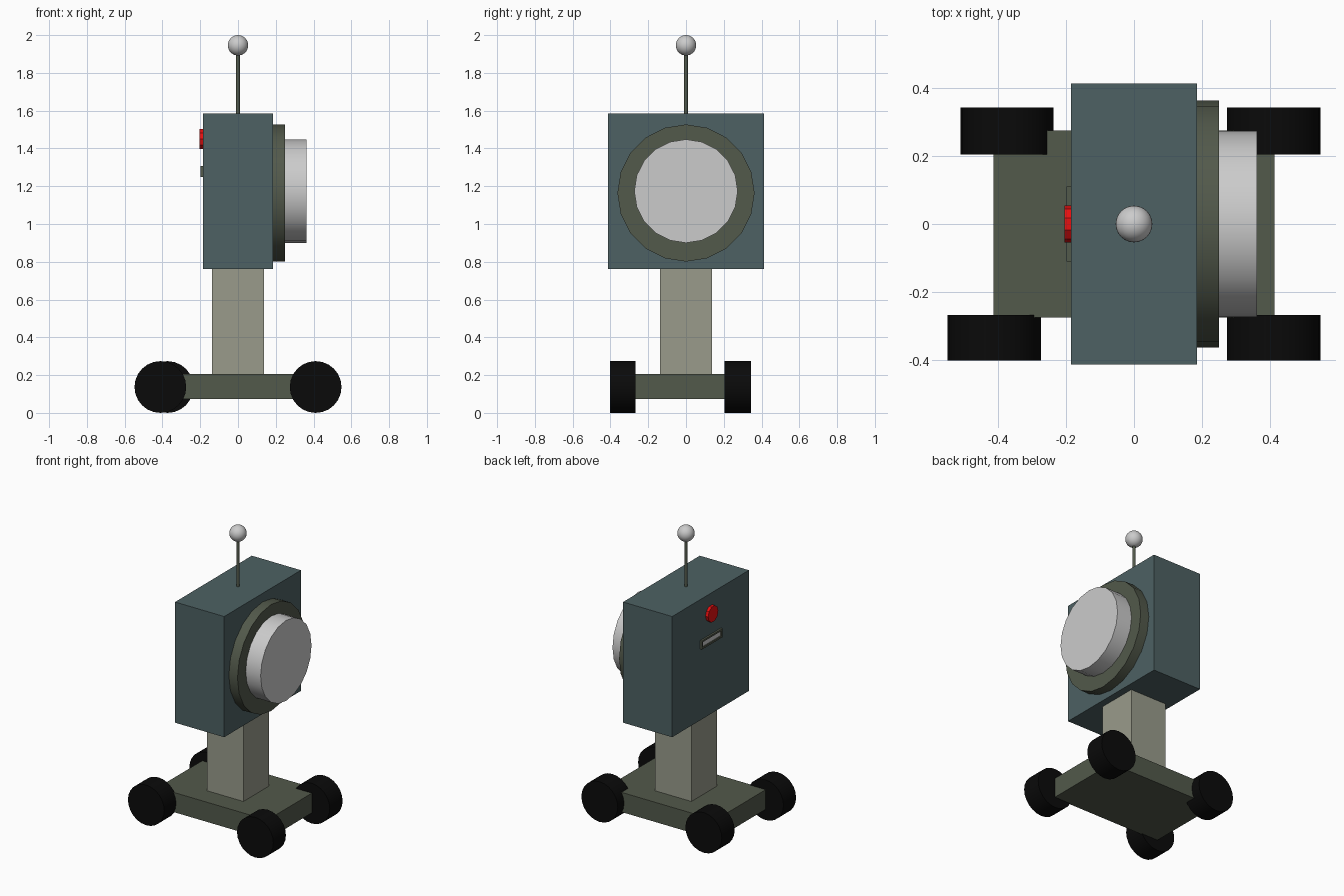
import bpy, math

if "Cube" in bpy.data.objects:
    bpy.data.objects.remove(bpy.data.objects["Cube"])

def material(name, rgb):
    m = bpy.data.materials.new(name)
    m.diffuse_color = (*rgb, 1)
    m.use_nodes = True
    m.node_tree.nodes["Principled BSDF"].inputs["Base Color"].default_value = m.diffuse_color
    return m

TEAL = material("teal", (0.075, 0.12, 0.125))
OLIVE = material("olive", (0.085, 0.1, 0.07))
CREAM = material("cream", (0.32, 0.33, 0.26))
BLACK = material("black", (0.003, 0.003, 0.003))
RED = material("red", (0.8, 0.005, 0.005))

def finish(name, mat, smooth=False):
    o = bpy.context.object
    o.name = name
    if mat:
        o.data.materials.append(mat)
    if smooth:
        bpy.ops.object.shade_smooth_by_angle(angle=math.radians(30))
    return o

def box(name, lo, hi, mat=None):
    bpy.ops.mesh.primitive_cube_add(size=1, location=[(a + b) / 2 for a, b in zip(lo, hi)])
    o = bpy.context.object
    o.scale = [b - a for a, b in zip(lo, hi)]
    bpy.ops.object.transform_apply(location=False, rotation=False, scale=True)
    return finish(name, mat)

def cylinder(name, axis, start, end, r, center, mat=None, sides=20):
    """Cylinder along an axis; center gives the two remaining coordinates in order."""
    i = "xyz".index(axis)
    loc = list(center)
    loc.insert(i, (start + end) / 2)
    rot = [(0, math.pi / 2, 0), (math.pi / 2, 0, 0), (0, 0, 0)][i]
    bpy.ops.mesh.primitive_cylinder_add(vertices=sides, radius=r, depth=abs(end - start),
                                        location=loc, rotation=rot)
    return finish(name, mat, True)

# Chassis, neck and head
box("chassis", (-0.413, -0.275, 0.073), (0.413, 0.275, 0.207), OLIVE)
box("neck", (-0.137, -0.137, 0.207), (0.137, 0.137, 0.765), CREAM)
box("head", (-0.185, -0.413, 0.763), (0.185, 0.413, 1.585), TEAL)

# Wheels (the rear left one sits slightly further in)
for name, x, y0, y1 in (("front_right", 0.411, -0.402, -0.267),
                        ("front_left", -0.411, -0.402, -0.267),
                        ("rear_right", 0.411, 0.205, 0.343),
                        ("rear_left", -0.373, 0.205, 0.343)):
    cylinder(name + "_wheel", "y", y0, y1, 0.137, (x, 0.137), BLACK, 24)

# Round lens on the right face
cylinder("lens_ring", "x", 0.18, 0.25, 0.363, (0, 1.164), OLIVE)
cylinder("lens", "x", 0.245, 0.362, 0.274, (0, 1.174))

# Antenna
cylinder("antenna_rod", "z", 1.58, 1.91, 0.01, (0, 0), OLIVE, 12)
bpy.ops.mesh.primitive_uv_sphere_add(segments=24, ring_count=16, radius=0.054, location=(0, 0, 1.946))
finish("antenna_ball", None, True)

# Button and framed slot on the left face
cylinder("button", "x", -0.205, -0.18, 0.055, (0, 1.45), RED, 10)
box("slot_panel", (-0.19, -0.1, 1.26), (-0.18, 0.1, 1.295))
for side, s in (("left", -1), ("right", 1)):
    y = s * 0.105
    box(side + "_slot_frame", (-0.198, y - 0.006, 1.248), (-0.18, y + 0.006, 1.307), OLIVE)
for side, z in (("lower", 1.254), ("upper", 1.301)):
    box(side + "_slot_frame", (-0.198, -0.1, z - 0.006), (-0.18, 0.1, z + 0.006), OLIVE)
